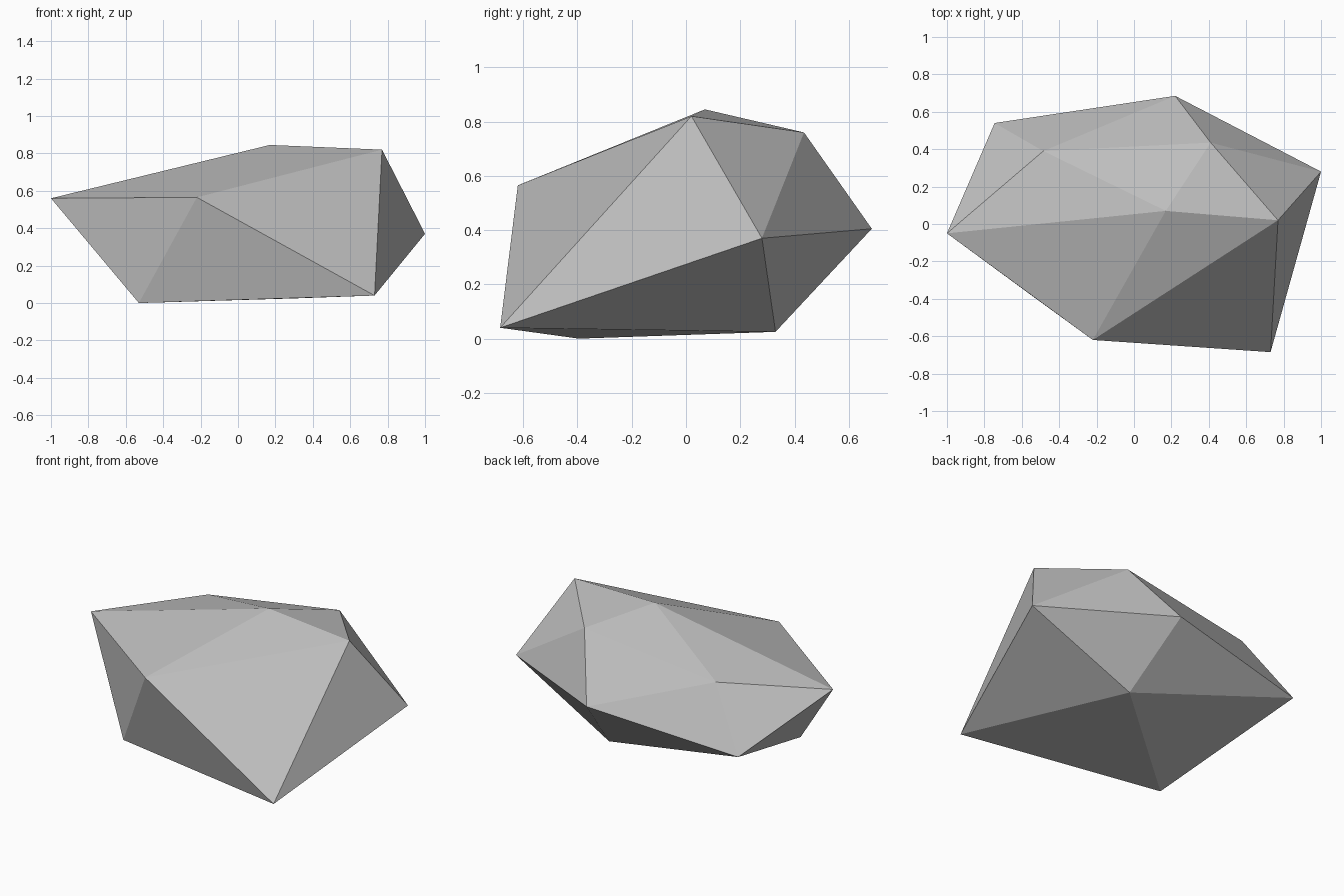
import bpy
import bmesh

# Remove the default object
cube = bpy.data.objects.get("Cube")
if cube:
    bpy.data.objects.remove(cube, do_unlink=True)

# Stone colour
stone = bpy.data.materials.new("stone_grey")
stone.use_nodes = True
GREY = (0.52, 0.52, 0.52, 1.0)
stone.diffuse_color = GREY
stone.node_tree.nodes["Principled BSDF"].inputs["Base Color"].default_value = GREY

# Corners: a peak, an upper ring, a lower ring and a base point
peak = (0.17, 0.07, 0.845)
upper = [(-1.0, -0.05, 0.56), (-0.485, 0.39, 0.637), (0.41, 0.435, 0.76),
         (0.77, 0.02, 0.82), (-0.22, -0.62, 0.565)]
lower = [(-0.745, 0.54, 0.287), (0.22, 0.685, 0.405), (1.0, 0.28, 0.37),
         (0.73, -0.685, 0.04), (-0.53, -0.395, 0.0)]
base = (0.31, 0.33, 0.025)

# Rock: faceted stone with triangles fanned and banded around the rings
bm = bmesh.new()
top, bottom = bm.verts.new(peak), bm.verts.new(base)
up = [bm.verts.new(p) for p in upper]
low = [bm.verts.new(p) for p in lower]
for i in range(len(up)):
    j = (i + 1) % len(up)
    for tri in ((top, up[i], up[j]), (up[i], low[i], up[j]),
                (up[j], low[i], low[j]), (bottom, low[j], low[i])):
        bm.faces.new(tri)
bmesh.ops.recalc_face_normals(bm, faces=bm.faces)

mesh = bpy.data.meshes.new("rock")
bm.to_mesh(mesh)
bm.free()
mesh.materials.append(stone)
rock = bpy.data.objects.new("rock", mesh)
bpy.context.collection.objects.link(rock)
